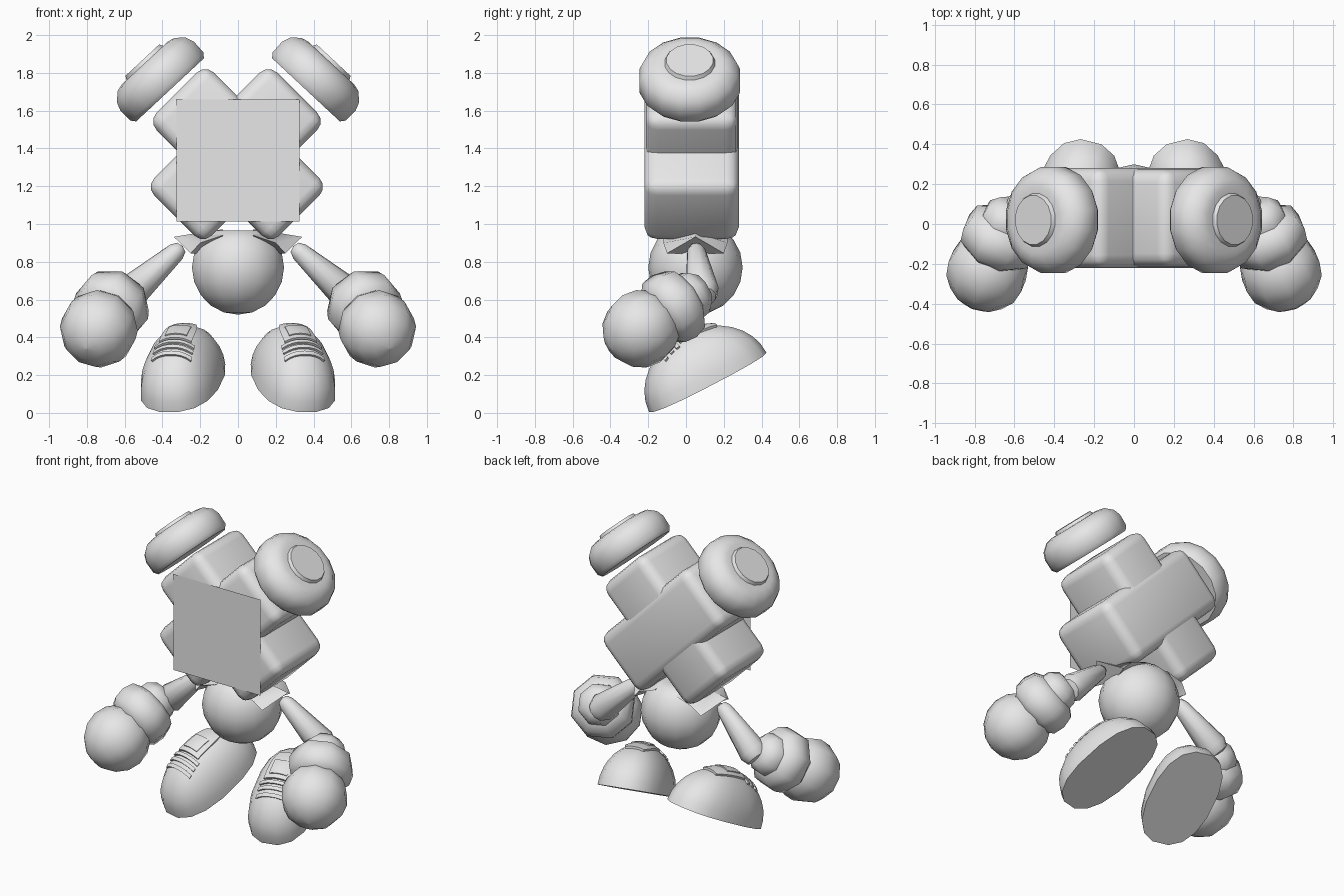
import bpy, bmesh, math
from mathutils import Vector, Matrix

if "Cube" in bpy.data.objects:
    bpy.data.objects.remove(bpy.data.objects["Cube"])

grey = bpy.data.materials.new("light_grey")
grey.diffuse_color = (0.8, 0.8, 0.8, 1)
grey.use_nodes = True
grey.node_tree.nodes["Principled BSDF"].inputs["Base Color"].default_value = grey.diffuse_color


def finish(name, bm, mirror=False, angle=50):
    bmesh.ops.remove_doubles(bm, verts=bm.verts, dist=1e-5)
    bmesh.ops.recalc_face_normals(bm, faces=bm.faces)
    me = bpy.data.meshes.new(name)
    bm.to_mesh(me)
    bm.free()
    me.materials.append(grey)
    ob = bpy.data.objects.new(name, me)
    bpy.context.collection.objects.link(ob)
    bpy.ops.object.select_all(action='DESELECT')
    ob.select_set(True)
    bpy.context.view_layer.objects.active = ob
    bpy.ops.object.shade_smooth_by_angle(angle=math.radians(angle))
    if mirror:
        ob.modifiers.new("mirror", 'MIRROR')
    return ob


def skin(bm, rings, closed=True):
    """Join rows of points with quads."""
    rows = [[bm.verts.new(p) for p in r] for r in rings]
    n = len(rows[0])
    for a, b in zip(rows, rows[1:]):
        for i in range(n if closed else n - 1):
            j = (i + 1) % n
            bm.faces.new((a[i], a[j], b[j], b[i]))
    return rows


def lathe(name, profile, origin, axis, n, mirror=True):
    """Turn (radius, distance) pairs around an axis."""
    q = Vector(axis).to_track_quat('Z', 'Y')
    o = Vector(origin)
    bm = bmesh.new()
    rings = []
    for r, t in profile:
        r = max(r, 1e-4)
        rings.append([o + q @ Vector((r * math.cos(a), r * math.sin(a), t))
                      for a in [2 * math.pi * (i + 0.5) / n for i in range(n)]])
    rows = skin(bm, rings)
    bm.faces.new(rows[0])
    bm.faces.new(rows[-1])
    return finish(name, bm, mirror)


def ball(r, rings, top=9.0):
    return [(r * math.sin(math.pi * i / rings), min(top, -r * math.cos(math.pi * i / rings)))
            for i in range(rings + 1)]


# Head: two crossed rounded bars
def bar(name, x, y, depth, tilt):
    bm = bmesh.new()
    bmesh.ops.create_cube(bm, size=1)
    bmesh.ops.scale(bm, vec=(0.92, depth, 0.43), verts=bm.verts)
    bmesh.ops.bevel(bm, geom=bm.edges[:], offset=0.065, segments=3, profile=0.5, affect='EDGES')
    bmesh.ops.transform(bm, verts=bm.verts, matrix=Matrix.Translation((x, y, 1.37))
                        @ Matrix.Rotation(math.radians(tilt), 4, 'Y'))
    finish(name, bm)


bar("head_bar_a", 0.0, 0.03, 0.50, 45)
bar("head_bar_b", -0.012, 0.03, 0.485, -45)

# Square face plate
bm = bmesh.new()
bm.faces.new([bm.verts.new((x, -0.223, z)) for x, z in
              ((-0.325, 1.012), (0.325, 1.012), (0.325, 1.66), (-0.325, 1.66))])
finish("face_plate", bm)

# Round ear discs with raised caps
lathe("ear_disc", [(0, 0), (0.25, 0), (0.27, 0.025), (0.272, 0.10), (0.255, 0.145),
                   (0.21, 0.185), (0.17, 0.195), (0.135, 0.195), (0.125, 0.215), (0, 0.215)],
      (0.36, 0.02, 1.71), (0.68, 0, 0.73), 16)

# Round body with flared shoulder flaps
lathe("body", ball(0.25, 10, 0.195), (0, 0.05, 0.77), (0, 0, 1), 14, mirror=False)
bm = bmesh.new()
skin(bm, [[(0.08, -0.12, 0.94), (0.08, 0.05, 0.972), (0.08, 0.22, 0.94), (0.08, 0.05, 0.86)],
          [(0.20, -0.12, 0.90), (0.20, 0.05, 0.955), (0.20, 0.22, 0.90), (0.18, 0.05, 0.85)],
          [(0.25, -0.10, 0.845), (0.34, 0.05, 0.932), (0.25, 0.20, 0.845), (0.20, 0.05, 0.84)]])
rim = [e for e in bm.edges if e.is_boundary]
bmesh.ops.holes_fill(bm, edges=rim)
finish("shoulder_flap", bm, True)

# Arms, cuffs and ball hands
shoulder, elbow = Vector((0.33, 0.055, 0.85)), Vector((0.56, 0.085, 0.645))
length = (elbow - shoulder).length
lathe("arm", [(0, -0.05), (0.033, -0.04), (0.05, -0.005), (0.09, length),
              (0.07, length + 0.05), (0, length + 0.07)], shoulder, elbow - shoulder, 10)
forward = Vector((0.32, -0.78, -0.5)).normalized()
cuff = Vector((0.67, -0.07, 0.56))
lathe("cuff", [(0, -0.21), (0.085, -0.20), (0.13, -0.15), (0.135, -0.11), (0.185, -0.08),
               (0.205, -0.01), (0.195, 0.06), (0.14, 0.11), (0, 0.11)], cuff, forward, 8)
lathe("hand", ball(0.207, 8), (0.737, -0.237, 0.445), forward, 10)

# Shoes: domes on tilted soles
W, L, H, P = 0.212, 0.35, 0.288, 2.4
place = (Matrix.Translation((0.29, 0.115, 0.162)) @ Matrix.Rotation(math.radians(14), 4, 'Z')
         @ Matrix.Rotation(math.radians(27), 4, 'X'))


def dome(u, v, lift=0.0):
    rho = (abs(u / W) ** P + abs(v / L) ** P) ** (1 / P)
    return place @ Vector((u, v, H * math.sqrt(max(0, 1 - rho * rho)) + lift))


def bulge(c):
    return math.copysign(abs(c) ** (2 / P), c)


bm = bmesh.new()
N = 16
angles = [2 * math.pi * (i + 0.5) / N for i in range(N)]
rings = []
for k in range(9):
    s = max(math.sin(math.pi / 2 * k / 8), 1e-4)
    rings.append([dome(W * s * bulge(math.cos(a)), L * s * bulge(math.sin(a))) for a in angles])
rows = skin(bm, rings)
bm.faces.new(rows[0])
bm.faces.new(rows[-1])
finish("shoe", bm, True)


# Strips that follow the top of the shoe
def strip(name, half, v0, v1, lift, thick, taper=0.0):
    bm = bmesh.new()
    rings = []
    for j in range(7):
        f = j / 6
        w = half * (1 - taper * f ** 4)
        rings.append([dome(w * (i / 4 - 1), v0 + (v1 - v0) * f, lift) for i in range(9)])
    skin(bm, rings, closed=False)
    bmesh.ops.recalc_face_normals(bm, faces=bm.faces)
    bmesh.ops.solidify(bm, geom=bm.faces[:], thickness=thick)
    finish(name, bm, True)


strip("shoe_tongue", 0.09, -0.06, 0.17, 0.014, 0.02, 0.3)
strip("tongue_pad", 0.06, -0.03, 0.08, 0.02, 0.012)
for i, v in enumerate((-0.085, -0.125, -0.17)):
    strip(f"lace_{i + 1}", 0.11, v - 0.011, v + 0.011, 0.012, 0.02)
